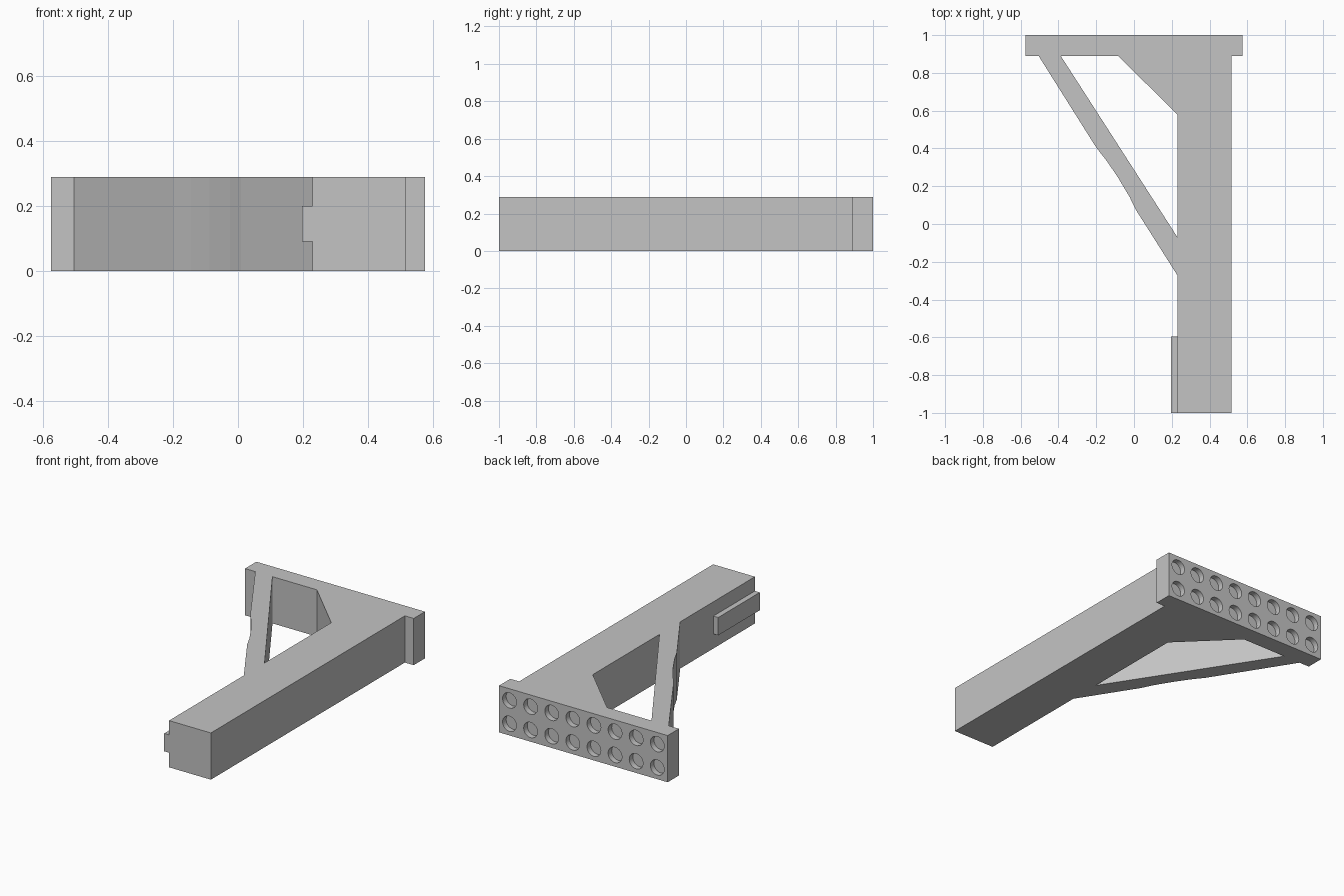
import bpy, bmesh, math
from mathutils import Matrix

if "Cube" in bpy.data.objects:
    bpy.data.objects.remove(bpy.data.objects["Cube"])

HEIGHT = 0.288
PITCH = HEIGHT / 2          # hole spacing
HOLE_RADIUS = 0.047
HOLE_DEPTH = 0.035

grey = bpy.data.materials.new("plain grey")
grey.use_nodes = True
colour = (0.55, 0.55, 0.55, 1)
grey.diffuse_color = colour
grey.node_tree.nodes["Principled BSDF"].inputs["Base Color"].default_value = colour


def finish(name, bm):
    bmesh.ops.recalc_face_normals(bm, faces=bm.faces)
    mesh = bpy.data.meshes.new(name)
    bm.to_mesh(mesh)
    bm.free()
    mesh.materials.append(grey)
    obj = bpy.data.objects.new(name, mesh)
    bpy.context.collection.objects.link(obj)
    return obj


def prism(name, outline, low, high):
    """Extrude a plan outline from low to high."""
    bm = bmesh.new()
    face = bm.faces.new([bm.verts.new((x, y, low)) for x, y in outline])
    result = bmesh.ops.extrude_face_region(bm, geom=[face])
    top = [v for v in result["geom"] if isinstance(v, bmesh.types.BMVert)]
    bmesh.ops.translate(bm, verts=top, vec=(0, 0, high - low))
    return finish(name, bm)


def cut(target, cutter):
    mod = target.modifiers.new("cut", "BOOLEAN")
    mod.operation = "DIFFERENCE"
    mod.solver = "EXACT"
    mod.object = cutter
    bpy.context.view_layer.objects.active = target
    bpy.ops.object.modifier_apply(modifier=mod.name)
    bpy.data.objects.remove(cutter)


# Bracket: end plate, post and diagonal strut in one outline
bracket = prism("bracket", [
    (-0.575, 1), (-0.575, 0.89), (-0.505, 0.89),
    (-0.2, 0.405), (-0.145, 0.335), (-0.087, 0.25), (-0.024, 0.145),
    (0.01, 0.075), (0.045, 0.02), (0.23, -0.272),
    (0.23, -1), (0.515, -1), (0.515, 0.89), (0.575, 0.89), (0.575, 1),
], 0, HEIGHT)

# Opening between strut, post and gusset
opening = prism("opening_cutter", [
    (-0.388, 0.89), (0.23, -0.07), (0.23, 0.58), (-0.085, 0.89),
], -0.1, HEIGHT + 0.1)
cut(bracket, opening)

# Two rows of shallow round holes in the end plate
bm = bmesh.new()
for column in range(8):
    for row in range(2):
        place = Matrix.Translation(((column - 3.5) * PITCH, 1, (row + 0.5) * PITCH))
        bmesh.ops.create_cone(
            bm, cap_ends=True, segments=32, radius1=HOLE_RADIUS, radius2=HOLE_RADIUS,
            depth=2 * HOLE_DEPTH, matrix=place @ Matrix.Rotation(math.pi / 2, 4, "X"))
cut(bracket, finish("hole_cutters", bm))

# Side rail at the front end of the post
prism("side_rail", [(0.197, -1), (0.23, -1), (0.23, -0.595), (0.197, -0.595)], 0.09, 0.2)
